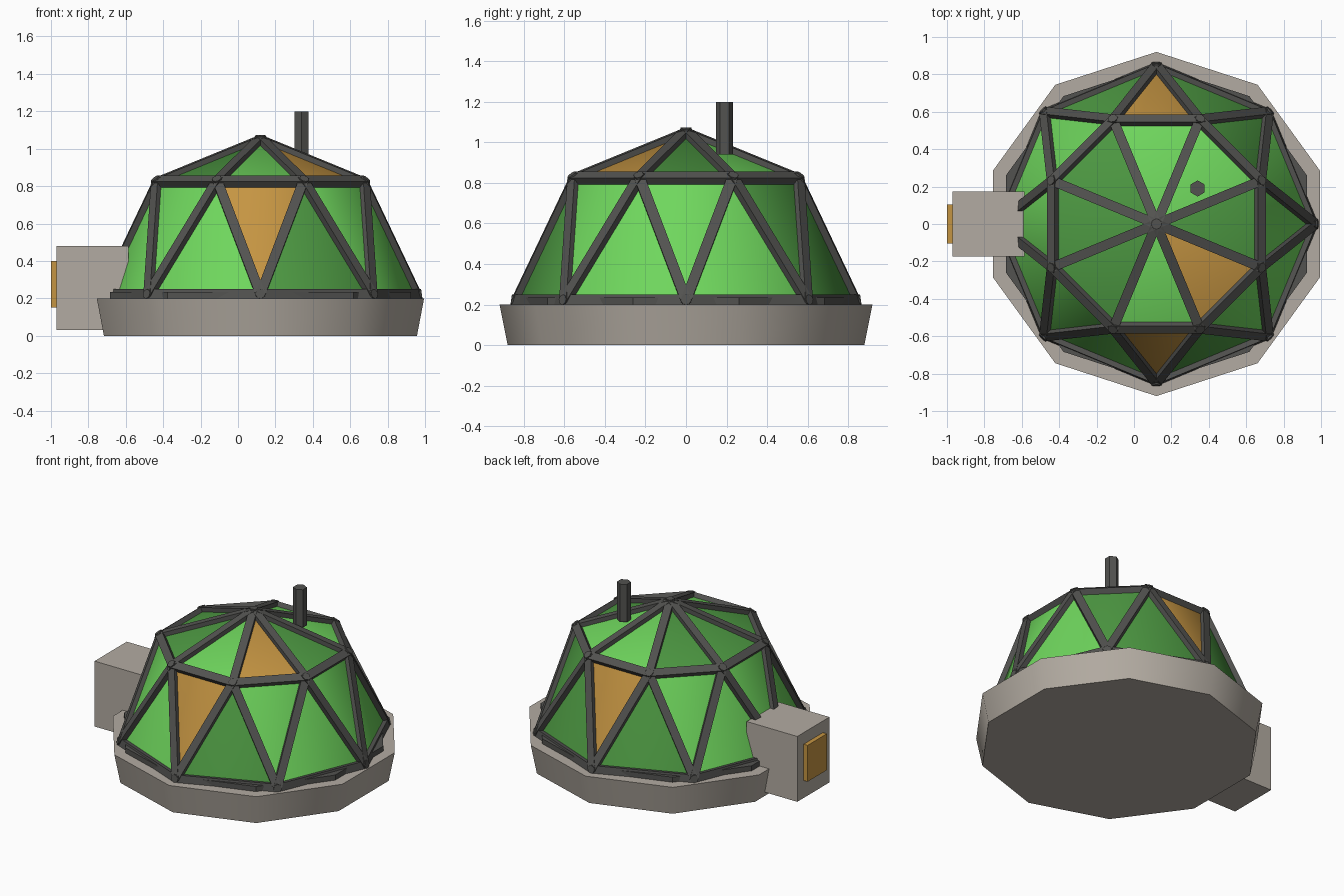
import bpy, bmesh, math
from mathutils import Vector, Matrix

if "Cube" in bpy.data.objects:
    bpy.data.objects.remove(bpy.data.objects["Cube"], do_unlink=True)

CX = 0.12  # dome axis


def material(name, rgb):
    m = bpy.data.materials.new(name)
    m.use_nodes = True
    m.diffuse_color = (*rgb, 1)
    m.node_tree.nodes["Principled BSDF"].inputs["Base Color"].default_value = (*rgb, 1)
    return m


STONE = material("stone", (0.45, 0.41, 0.36))
METAL = material("dark_metal", (0.085, 0.085, 0.08))
LIGHT = material("light_green", (0.16, 0.68, 0.11))
DARK = material("dark_green", (0.075, 0.32, 0.055))
AMBER = material("amber", (0.56, 0.30, 0.055))


def finish(name, bm, mats, smooth=None):
    bmesh.ops.recalc_face_normals(bm, faces=bm.faces)
    me = bpy.data.meshes.new(name)
    bm.to_mesh(me)
    bm.free()
    for m in mats:
        me.materials.append(m)
    ob = bpy.data.objects.new(name, me)
    bpy.context.collection.objects.link(ob)
    if smooth:
        bpy.ops.object.select_all(action='DESELECT')
        ob.select_set(True)
        bpy.context.view_layer.objects.active = ob
        bpy.ops.object.shade_smooth_by_angle(angle=math.radians(smooth))
    return ob


def prism(name, sides, r_low, r_high, z0, z1, x, y, mat, smooth=None):
    # tapered prism with a corner pointing along +y
    bm = bmesh.new()
    turn = Matrix.Rotation(math.pi / 2, 4, 'Z')
    rings = []
    for r, z in ((r_low, z0), (r_high, z1)):
        rings.append([bm.verts.new((x + r * math.cos(math.pi / 2 + math.tau * i / sides),
                                    y + r * math.sin(math.pi / 2 + math.tau * i / sides), z))
                      for i in range(sides)])
    low, high = rings
    bm.faces.new(low[::-1])
    bm.faces.new(high)
    for i in range(sides):
        j = (i + 1) % sides
        bm.faces.new((low[i], low[j], high[j], high[i]))
    return finish(name, bm, [mat], smooth)


def box(name, lo, hi, mat):
    bm = bmesh.new()
    lo, hi = Vector(lo), Vector(hi)
    bmesh.ops.create_cube(bm, size=1, matrix=Matrix.Translation((lo + hi) / 2)
                          @ Matrix.Diagonal((*(hi - lo), 1)))
    return finish(name, bm, [mat])


def ring(radius, z, offset):
    return [Vector((CX + radius * math.cos(math.radians(45 * i + offset)),
                    radius * math.sin(math.radians(45 * i + offset)), z)) for i in range(8)]


# Foundation and sill
prism("foundation", 10, 0.88, 0.92, 0, 0.2, CX, 0, STONE, 40)
prism("sill", 10, 0.845, 0.845, 0.2, 0.235, CX, 0, METAL)

# Dome nodes: apex, upper octagon, lower octagon
apex = Vector((CX, 0, 1.045))
upper = ring(0.595, 0.82, 22.5)
lower = ring(0.835, 0.22, 0)

# Panels, one letter per colour, counted anticlockwise from +x
COLOURS = {"L": 0, "D": 1, "A": 2}
TOP = "LLDDDLAD"        # between upper nodes i and i+1
POINT_UP = "LDDLLLDL"   # between lower nodes i and i+1
POINT_DOWN = "LDALLLAL"  # below upper nodes i-1 and i
bm = bmesh.new()
a = bm.verts.new(apex)
u = [bm.verts.new(p) for p in upper]
l = [bm.verts.new(p) for p in lower]
for i in range(8):
    j = (i + 1) % 8
    for verts, key in (((a, u[i], u[j]), TOP[i]),
                       ((l[i], l[j], u[i]), POINT_UP[i]),
                       ((l[i], u[i], u[i - 1]), POINT_DOWN[i])):
        bm.faces.new(verts).material_index = COLOURS[key]
finish("dome_panels", bm, [LIGHT, DARK, AMBER], 40)

# Frame: square beams along every panel edge
bm = bmesh.new()
heart = Vector((CX, 0, 0.1))


def beam(p, q, width=0.052, depth=0.05):
    along = (q - p).normalized()
    mid = (p + q) / 2
    side = along.cross(mid - heart).normalized()
    out = side.cross(along)
    rot = Matrix((along, side, out)).transposed().to_4x4()
    size = Matrix.Diagonal(((q - p).length + 0.02, width, depth, 1))
    bmesh.ops.create_cube(bm, size=1, matrix=Matrix.Translation(mid) @ rot @ size)


for i in range(8):
    j = (i + 1) % 8
    beam(apex, upper[i])
    beam(upper[i], upper[j])
    beam(lower[i], lower[j])
    beam(lower[i], upper[i])
    beam(lower[i], upper[i - 1])
finish("dome_frame", bm, [METAL])

# Hub plates where the beams meet
bm = bmesh.new()
for p in [apex] + upper + lower:
    out = (p - heart).normalized()
    rot = out.to_track_quat('Z', 'Y').to_matrix().to_4x4()
    bmesh.ops.create_cone(bm, cap_ends=True, segments=8, radius1=0.026, radius2=0.026,
                          depth=0.056, matrix=Matrix.Translation(p) @ rot)
finish("frame_hubs", bm, [METAL])

# Entrance, door and chimney
box("entrance_porch", (-0.97, -0.175, 0.03), (-0.585, 0.175, 0.48), STONE)
box("door", (-1, -0.105, 0.15), (-0.965, 0.105, 0.4), AMBER)
prism("chimney", 6, 0.043, 0.043, 0.94, 1.2, 0.34, 0.19, METAL)
